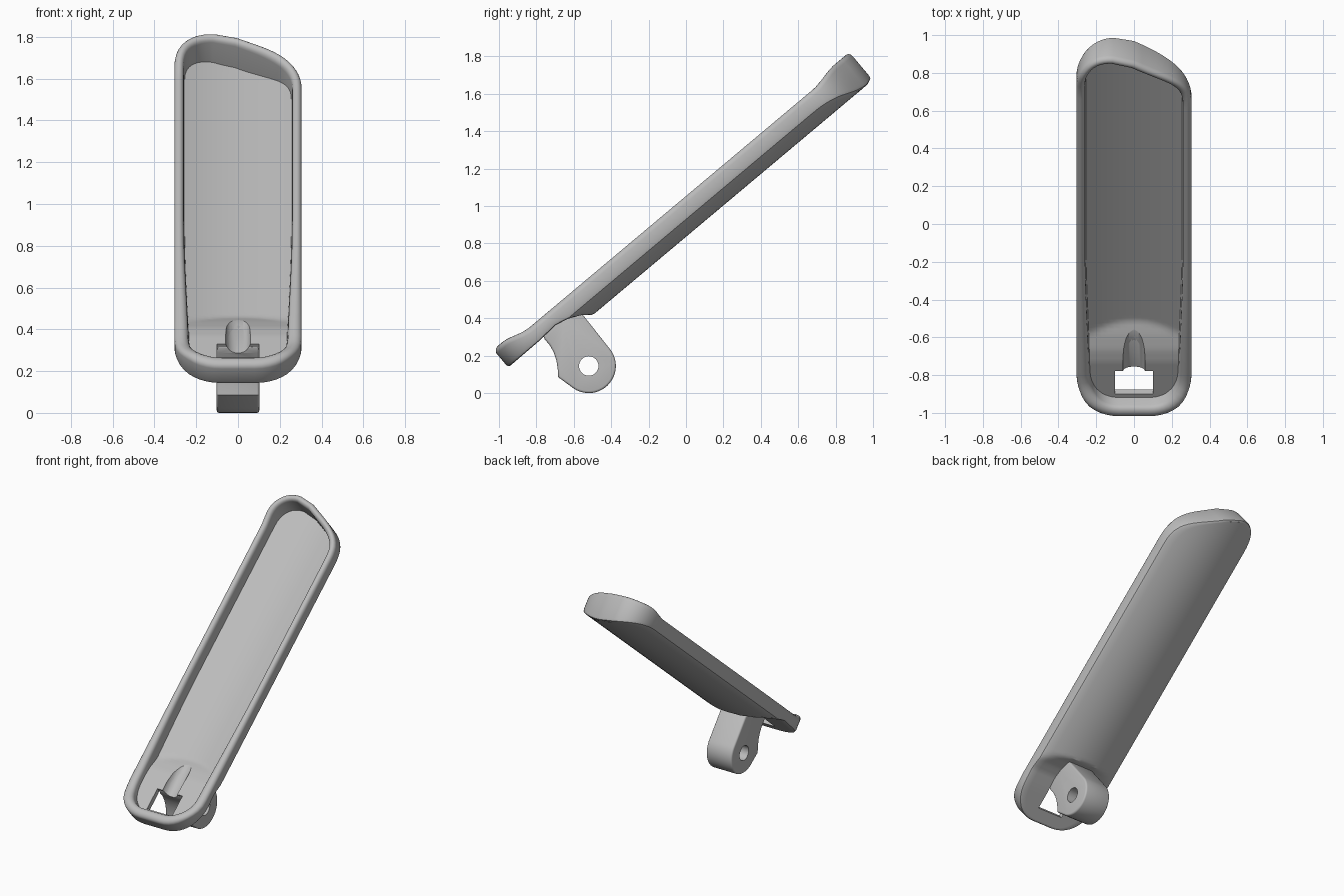
import bpy, bmesh, math
from mathutils import Vector

if "Cube" in bpy.data.objects:
    bpy.data.objects.remove(bpy.data.objects["Cube"], do_unlink=True)

TILT = math.radians(40)
C, S = math.cos(TILT), math.sin(TILT)

grey = bpy.data.materials.new("light_grey")
grey.use_nodes = True
grey.diffuse_color = (0.5, 0.5, 0.5, 1)
grey.node_tree.nodes["Principled BSDF"].inputs["Base Color"].default_value = (0.5, 0.5, 0.5, 1)


def world(x, u, v):
    """u runs up the slope, v is normal to it."""
    return Vector((x, u * C - v * S, u * S + v * C))


def smooth(a, b, t):
    t = min(1, max(0, (t - a) / (b - a)))
    return t * t * (3 - 2 * t)


def interp(pts, t):
    for (a, p), (b, q) in zip(pts, pts[1:]):
        if t <= b:
            return p + (q - p) * max(0, t - a) / (b - a)
    return pts[-1][1]


def bezier(p, n):
    p = [Vector(q) for q in p]
    out = []
    for i in range(n + 1):
        t = i / n
        s = 1 - t
        out.append(s**3 * p[0] + 3 * s * s * t * p[1] + 3 * s * t * t * p[2] + t**3 * p[3])
    return out


def make(name, bm):
    bmesh.ops.recalc_face_normals(bm, faces=bm.faces)
    me = bpy.data.meshes.new(name)
    bm.to_mesh(me)
    bm.free()
    me.materials.append(grey)
    ob = bpy.data.objects.new(name, me)
    bpy.context.collection.objects.link(ob)
    return ob


def activate(ob):
    bpy.ops.object.select_all(action='DESELECT')
    ob.select_set(True)
    bpy.context.view_layer.objects.active = ob


def cut(ob, cutter):
    m = ob.modifiers.new("cut", 'BOOLEAN')
    m.operation, m.object, m.solver = 'DIFFERENCE', cutter, 'EXACT'
    activate(ob)
    bpy.ops.object.modifier_apply(modifier=m.name)


def prism(name, yz, half):
    """Side profile extruded across x."""
    bm = bmesh.new()
    f = bm.faces.new([bm.verts.new((-half, y, z)) for y, z in yz])
    ext = bmesh.ops.extrude_face_region(bm, geom=[f])
    bmesh.ops.translate(bm, vec=(2 * half, 0, 0),
                        verts=[e for e in ext["geom"] if isinstance(e, bmesh.types.BMVert)])
    return make(name, bm)


# Tray surfaces: underside, floor and rim heights
UNDER = [(-.7, .715), (-.416, .718), (-.302, .726), (-.23, .711), (-.161, .679), (-.105, .632), (-.09, .5)]
FLOOR = [(-.7, .755), (-.32, .753), (-.25, .742), (-.17, .713), (-.08, .67), (-.05, .5)]


def under(x, u):
    return max(.64 + .07 * (x / .305) ** 2, interp(UNDER, u))


def floor(x, u):
    return max(.678 + .04 * (x / .26) ** 2, interp(FLOOR, u))


def rim(u):
    return .807 + .028 * smooth(1.56, 1.74, u) + .033 * smooth(-.42, -.58, u)


def rim_width(u):
    return .046 + .024 * smooth(.5, -.6, u)


# Plan outline as two matching chains, from the low end to the high end
straight = [-.34 + .02 * i for i in range(16)] + [.05 + .14 * i for i in range(11)]
low = bezier([(.08, -.64), (.2, -.64), (.305, -.55), (.305, -.38)], 10)
right = low + [Vector((.305, u)) for u in straight]
left = [Vector((-p.x, p.y)) for p in right]
right += bezier([(.305, 1.48), (.305, 1.66), (.2, 1.7), (0, 1.81)], 14)
left += [Vector((-.305, u)) for u in (1.49, 1.54, 1.58)]
left += bezier([(-.305, 1.63), (-.305, 1.77), (-.22, 1.85), (-.11, 1.84)], 11)
N = len(right)
outline = right + left[::-1]
L = len(outline)


def inset(i, d):
    t = (outline[(i + 1) % L] - outline[i - 1]).normalized()
    return outline[i] + Vector((-t.y, t.x)) * d


# Tray shell: stacked rings closed by an underside and a floor
bm = bmesh.new()


def ring(dist, height):
    vs = []
    for i in range(L):
        p = inset(i, dist(outline[i].y))
        vs.append(bm.verts.new(world(p.x, p.y, height(p.x, p.y))))
    return vs


rings = [ring(lambda u: .016, under),
         ring(lambda u: .005, lambda x, u: under(x, u) + .004),
         ring(lambda u: 0, lambda x, u: under(x, u) + .018)]
for k in range(9):
    a = math.pi * k / 8
    rings.append(ring(lambda u, a=a: rim_width(u) * (1 - math.cos(a)) / 2,
                      lambda x, u, a=a: rim(u) - .028 * (1 - math.sin(a))))
rings.append(ring(lambda u: rim_width(u) + .004, floor))
for a, b in zip(rings, rings[1:]):
    for i in range(L):
        j = (i + 1) % L
        bm.faces.new((a[i], a[j], b[j], b[i]))


def cap(loop, height, cols=14):
    rows = []
    for i in range(N):
        r, l = loop[i], loop[L - 1 - i]
        row = [r]
        for k in range(1, cols):
            p = r.co.lerp(l.co, k / cols)
            x, u = p.x, p.y * C + p.z * S
            row.append(bm.verts.new(world(x, u, height(x, u))))
        rows.append(row + [l])
    for p, q in zip(rows, rows[1:]):
        for k in range(cols):
            bm.faces.new((p[k], p[k + 1], q[k + 1], q[k]))
    # close the ends against the single ring edge there
    for row in (rows[0], rows[-1]):
        bm.faces.new(row)


cap(rings[0], under)
cap(rings[-1], floor)
tray = make("tray", bm)


# Hinge lug with a round foot
def to_yz(u, v):
    return world(0, u, v).yz


PIN = Vector((-.52, .145))
profile = [(-.548, .414), to_yz(-.16, .69), to_yz(-.25, .73), to_yz(-.384, .742),
           (-.755, .287), (-.73, .258), (-.708, .22), (-.693, .175), (-.686, .13), (-.683, .085)]
for k in range(25):
    a = math.radians(-122 + 163 * k / 24)
    profile.append(PIN + .145 * Vector((math.cos(a), math.sin(a))))
lug = prism("hinge_lug", profile, .102)
bev = lug.modifiers.new("soft", 'BEVEL')
bev.width, bev.segments, bev.limit_method, bev.angle_limit = .012, 3, 'ANGLE', math.radians(60)
activate(lug)
bpy.ops.object.modifier_apply(modifier=bev.name)

# Cutters: pin hole, floor window and finger groove
circle = [PIN + .052 * Vector((math.cos(k * math.pi / 16), math.sin(k * math.pi / 16))) for k in range(32)]
pin_cutter = prism("pin_cutter", circle, .3)
window_cutter = prism("window_cutter", [to_yz(u, v) for u, v in
                      ((-.541, .66), (-.541, .8), (-.385, .8), (-.385, .66))], .1)
gbm = bmesh.new()
bmesh.ops.create_cone(gbm, cap_ends=True, segments=32, radius1=.06, radius2=.06, depth=.4)
groove_cutter = make("groove_cutter", gbm)
start, end = world(0, -.14, .762), world(0, -.5, .765)
groove_cutter.location = (start + end) / 2
groove_cutter.rotation_euler = (end - start).to_track_quat('Z', 'Y').to_euler()
bpy.context.view_layer.update()

cut(lug, pin_cutter)
cut(lug, groove_cutter)
cut(tray, window_cutter)
cut(tray, groove_cutter)
for c in (pin_cutter, window_cutter, groove_cutter):
    bpy.data.objects.remove(c, do_unlink=True)

for ob in (tray, lug):
    activate(ob)
    bpy.ops.object.shade_smooth_by_angle(angle=math.radians(32))
